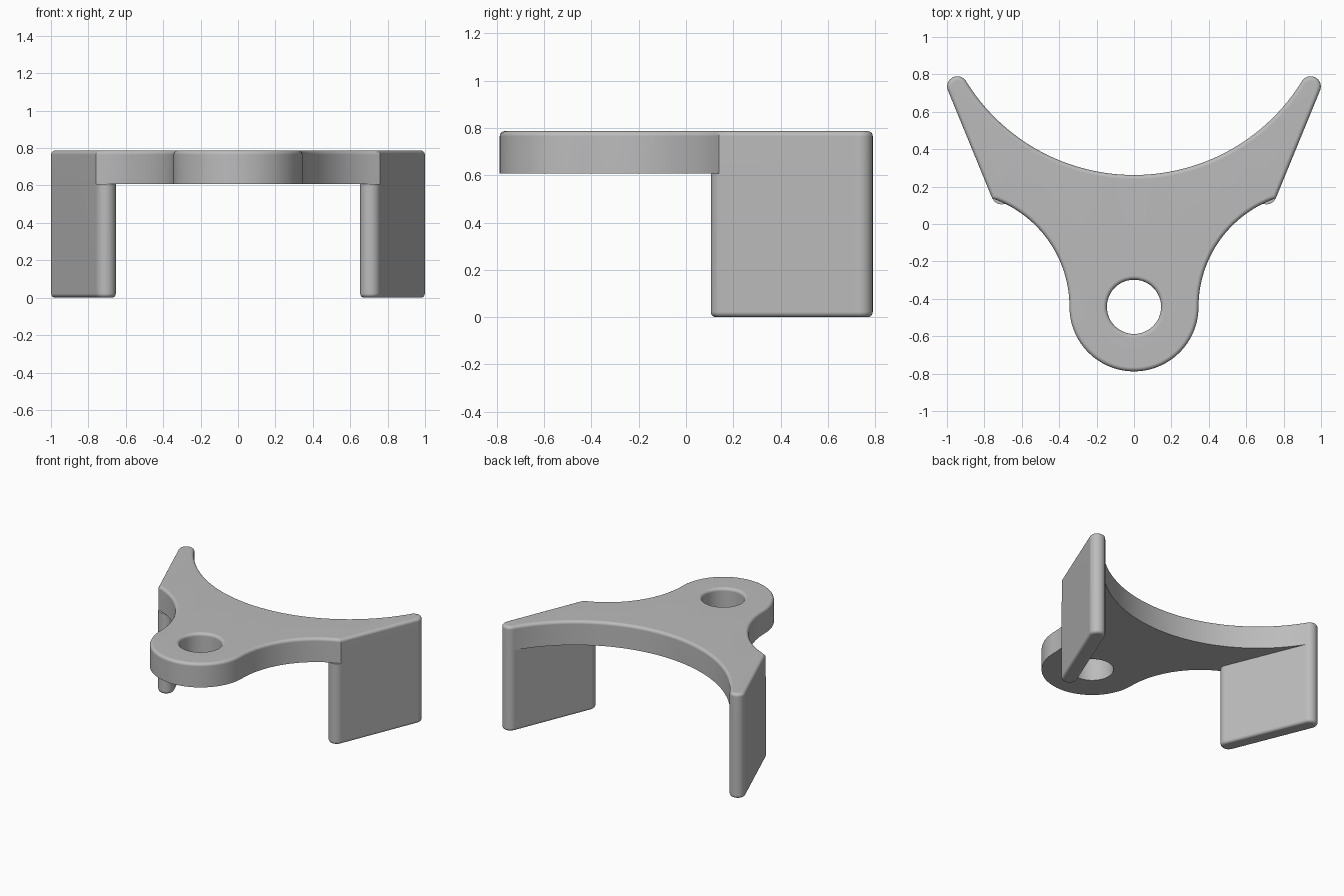
import bpy, bmesh
from math import cos, sin, atan2, radians, degrees, hypot, pi
from mathutils import Vector

cube = bpy.data.objects.get("Cube")
if cube:
    bpy.data.objects.remove(cube, do_unlink=True)

TOP, UNDER, ROUND = 0.787, 0.608, 0.022
HUB = Vector((0, -0.443))
TIP, HEEL, CAP = Vector((0.944, 0.735)), Vector((0.708, 0.16)), 0.055

grey = bpy.data.materials.new("plain grey")
grey.use_nodes = True
grey.diffuse_color = (0.5, 0.5, 0.5, 1)
grey.node_tree.nodes["Principled BSDF"].inputs["Base Color"].default_value = (0.5, 0.5, 0.5, 1)


def arc(centre, radius, start, end, steps):
    """Points along an arc, angles in degrees."""
    angles = [radians(start + (end - start) * i / steps) for i in range(steps + 1)]
    return [Vector((centre[0] + radius * cos(a), centre[1] + radius * sin(a))) for a in angles]


def inset(loop, amount):
    """Move a closed loop towards its left side."""
    result = []
    for i, p in enumerate(loop):
        a = (p - loop[i - 1]).normalized()
        b = (loop[(i + 1) % len(loop)] - p).normalized()
        n1, n2 = Vector((-a.y, a.x)), Vector((-b.y, b.x))
        result.append(p + (n1 + n2) * amount / (1 + n1.dot(n2)))
    return result


def solid(name, loops, profile):
    """Loft loops through (inset, height) steps and fill both ends."""
    bm = bmesh.new()
    ends = ([], [])
    for loop in loops:
        rings = [[bm.verts.new((p.x, p.y, z)) for p in inset(loop, d)] for d, z in profile]
        n = len(loop)
        for low, high in zip(rings, rings[1:]):
            for i in range(n):
                j = (i + 1) % n
                bm.faces.new((low[i], low[j], high[j], high[i]))
        for store, ring in zip(ends, (rings[0], rings[-1])):
            store.extend(bm.edges.get((ring[i - 1], ring[i])) for i in range(n))
    for edges, up in zip(ends, (-1, 1)):
        bmesh.ops.triangle_fill(bm, edges=edges, use_beauty=True, normal=(0, 0, up))
    bmesh.ops.recalc_face_normals(bm, faces=bm.faces[:])
    mesh = bpy.data.meshes.new(name)
    bm.to_mesh(mesh)
    bm.free()
    mesh.materials.append(grey)
    obj = bpy.data.objects.new(name, mesh)
    bpy.context.collection.objects.link(obj)
    bpy.ops.object.select_all(action='DESELECT')
    obj.select_set(True)
    bpy.context.view_layer.objects.active = obj
    bpy.ops.object.shade_smooth_by_angle(angle=radians(35))
    weighted = obj.modifiers.new("flat face normals", 'WEIGHTED_NORMAL')
    weighted.keep_sharp = True
    return obj


# Rounded edge profile, from the side wall to the flat end
steps = [radians(90 * i / 5) for i in range(6)]
rounding = [(ROUND * (1 - cos(a)), ROUND * (1 - sin(a))) for a in steps]

# Bracket plate: hub, concave flank, leg edge, tip, back arc
along = TIP - HEEL
side = degrees(atan2(along.y, along.x)) - 90
tip_cap = arc(TIP, CAP, side, side + 180, 14)
flank_radius, back_low = 0.614, 0.262
end = tip_cap[-1]
rise = end.y - back_low
back_radius = (end.x ** 2 + rise ** 2) / (2 * rise)
back_centre = (0, back_low + back_radius)
back_start = degrees(atan2(end.y - back_centre[1], end.x))

half = arc(HUB, 0.345, -90, 0, 24)
half += arc((0.345 + flank_radius, HUB.y), flank_radius, 180, 111, 24)[1:]
half += [arc(HEEL, CAP, side, side, 1)[0]]
half += tip_cap
half += arc(back_centre, back_radius, back_start, -90, 32)[1:]
outline = half + [Vector((-p.x, p.y)) for p in reversed(half[1:-1])]
hole = arc(HUB, 0.145, 360, 0, 48)[:-1]
solid("bracket_plate", [outline, hole],
      [(0, UNDER)] + [(d, TOP - z) for d, z in rounding])

# Legs: round-ended slabs under the plate, rounded at the foot
leg_loop = tip_cap + arc(HEEL, CAP, side + 180, side + 360, 14)
for name, sign in (("left_leg", 1), ("right_leg", -1)):
    loop = leg_loop if sign > 0 else [Vector((-p.x, p.y)) for p in reversed(leg_loop)]
    solid(name, [loop], list(reversed(rounding)) + [(0, UNDER)])
